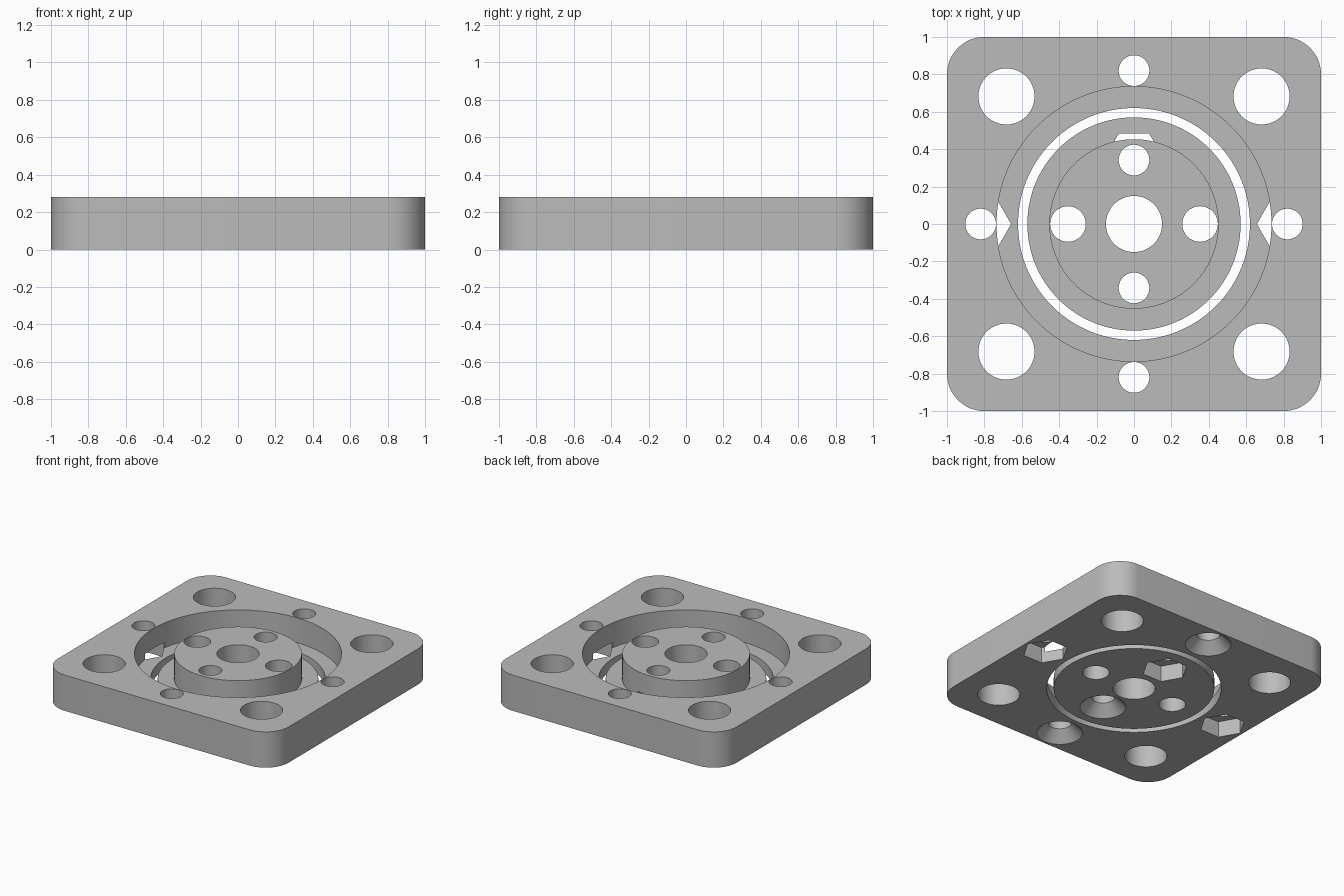
import bpy
import bmesh
from math import pi, cos, sin
from mathutils import Matrix

cube = bpy.data.objects.get("Cube")
if cube:
    bpy.data.objects.remove(cube, do_unlink=True)

HEIGHT, FLOOR, TRAP = 0.28, 0.085, 0.125
BOLT, HEAD = 0.082, 0.163

grey = bpy.data.materials.new("plain grey")
grey.use_nodes = True
grey.diffuse_color = (0.5, 0.5, 0.5, 1)
grey.node_tree.nodes["Principled BSDF"].inputs["Base Color"].default_value = (0.5, 0.5, 0.5, 1)


def add_object(name, bm):
    bmesh.ops.recalc_face_normals(bm, faces=bm.faces)
    mesh = bpy.data.meshes.new(name)
    bm.to_mesh(mesh)
    bm.free()
    mesh.materials.append(grey)
    obj = bpy.data.objects.new(name, mesh)
    bpy.context.collection.objects.link(obj)
    return obj


def cylinder(name, x, y, r, z0, z1, sides=64, top=None):
    bm = bmesh.new()
    bmesh.ops.create_cone(bm, cap_ends=True, segments=sides, radius1=r,
                          radius2=r if top is None else top, depth=z1 - z0,
                          matrix=Matrix.Translation((x, y, (z0 + z1) / 2)))
    return add_object(name, bm)


def rounded_block(name, half, radius, height, steps=16):
    bm = bmesh.new()
    verts = []
    for corner in range(4):
        mid = pi / 4 + corner * pi / 2
        cx = (half - radius) * round(cos(mid) * 2 ** 0.5)
        cy = (half - radius) * round(sin(mid) * 2 ** 0.5)
        for i in range(steps + 1):
            a = (corner + i / steps) * pi / 2
            verts.append(bm.verts.new((cx + radius * cos(a), cy + radius * sin(a), 0)))
    base = bm.faces.new(verts)
    top = bmesh.ops.extrude_face_region(bm, geom=[base])
    bmesh.ops.translate(bm, vec=(0, 0, height),
                        verts=[g for g in top["geom"] if isinstance(g, bmesh.types.BMVert)])
    return add_object(name, bm)


def cut(body, cutter):
    cutter.hide_render = True
    mod = body.modifiers.new("cut", "BOOLEAN")
    mod.operation, mod.solver, mod.object = "DIFFERENCE", "EXACT", cutter
    bpy.context.view_layer.objects.active = body
    bpy.ops.object.modifier_apply(modifier=mod.name)
    bpy.data.objects.remove(cutter, do_unlink=True)


def hole(body, x, y, r, z0=-0.1, z1=HEIGHT + 0.1, sides=64):
    cut(body, cylinder("hole_cutter", x, y, r, z0, z1, sides))


def nut_trap(body, x, y):
    # Hexagon with two corners on the x axis
    trap = cylinder("trap_cutter", 0, 0, HEAD, -0.1, TRAP, 6)
    trap.data.transform(Matrix.Translation((x, y, 0)) @ Matrix.Rotation(pi / 2, 4, "Z"))
    cut(body, trap)
    hole(body, x, y, BOLT)


def countersink(body, x, y):
    # 45 degree cone, started slightly below the underside
    cut(body, cylinder("sink_cutter", x, y, HEAD + 0.02, -0.02, HEAD - BOLT + 0.01, 64, BOLT - 0.01))
    hole(body, x, y, BOLT)


# Outer housing: rounded plate with a stepped bore
housing = rounded_block("outer_housing", 1, 0.2, HEIGHT)
hole(housing, 0, 0, 0.735, FLOOR, sides=128)
hole(housing, 0, 0, 0.62, sides=128)
for sx in (-1, 1):
    for sy in (-1, 1):
        hole(housing, sx * 0.682, sy * 0.682, 0.15)
    nut_trap(housing, sx * 0.82, 0)
    countersink(housing, 0, sx * 0.82)

# Inner hub: raised boss on a thin flange
hub = cylinder("inner_hub", 0, 0, 0.57, 0, HEIGHT, 128)
ring = cylinder("ring_cutter", 0, 0, 0.7, FLOOR, HEIGHT + 0.1, 128)
hole(ring, 0, 0, 0.453, sides=128)
cut(hub, ring)
hole(hub, 0, 0, 0.15)
for sx in (-1, 1):
    hole(hub, sx * 0.353, 0, 0.095)
nut_trap(hub, 0, 0.342)
countersink(hub, 0, -0.342)

# Smooth walls with crisp edges
for obj in (housing, hub):
    bpy.ops.object.select_all(action="DESELECT")
    obj.select_set(True)
    bpy.context.view_layer.objects.active = obj
    bpy.ops.object.shade_smooth_by_angle(angle=pi / 6)
